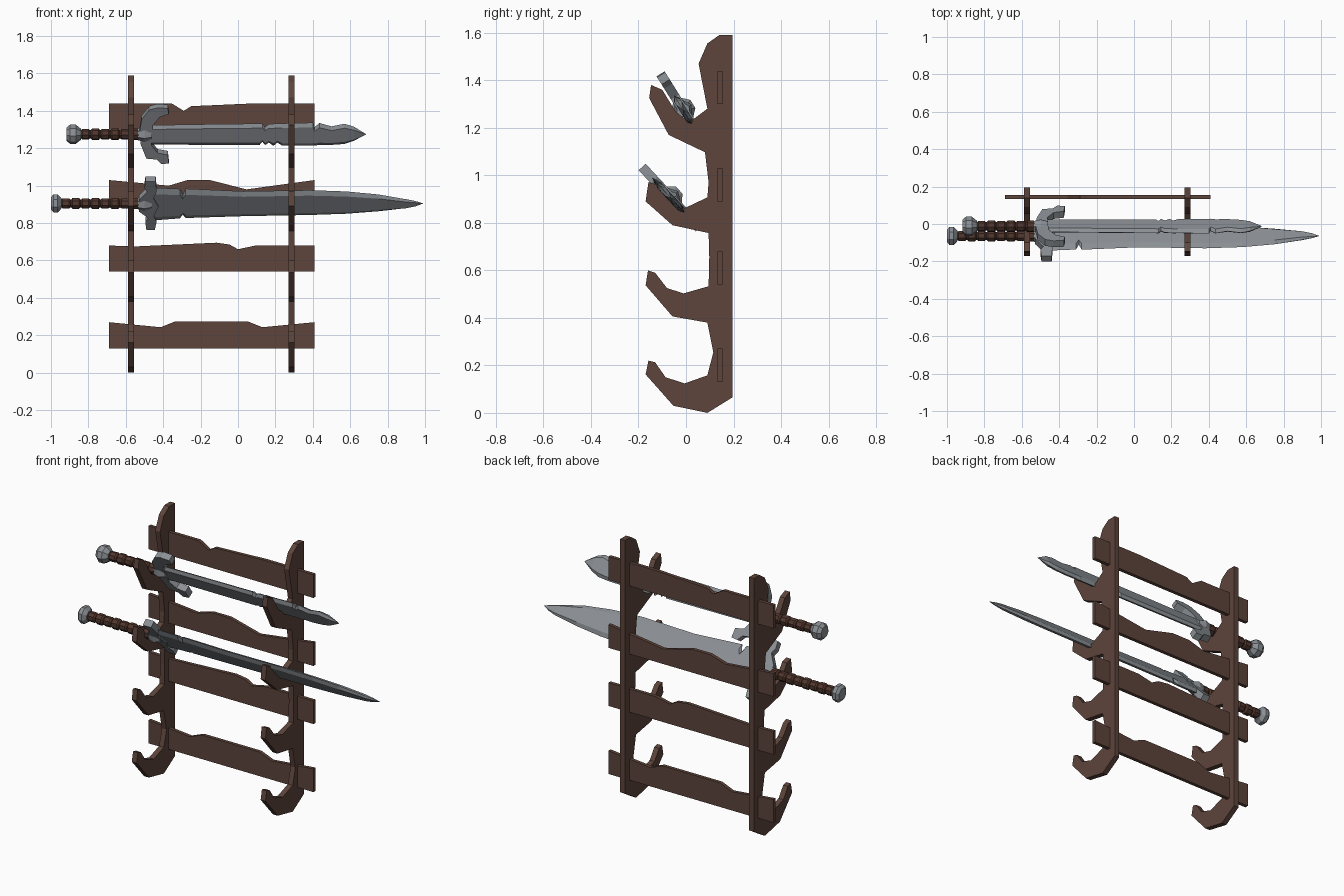
import bpy, bmesh, math
from mathutils import Matrix, Vector

if "Cube" in bpy.data.objects:
    bpy.data.objects.remove(bpy.data.objects["Cube"])


def material(name, rgb):
    m = bpy.data.materials.new(name)
    m.diffuse_color = (*rgb, 1)
    m.use_nodes = True
    m.node_tree.nodes["Principled BSDF"].inputs["Base Color"].default_value = m.diffuse_color
    return m


WOOD = material("brown wood", (0.11, 0.058, 0.044))
STEEL = material("grey steel", (0.26, 0.28, 0.30))
LEATHER = material("dark leather", (0.085, 0.038, 0.027))


def finish(name, bm, mat, matrix=Matrix()):
    bmesh.ops.remove_doubles(bm, verts=bm.verts, dist=1e-5)
    bmesh.ops.recalc_face_normals(bm, faces=bm.faces)
    me = bpy.data.meshes.new(name)
    bm.to_mesh(me)
    bm.free()
    me.materials.append(mat)
    ob = bpy.data.objects.new(name, me)
    ob.matrix_world = matrix
    bpy.context.collection.objects.link(ob)
    return ob


def prism(name, outline, place, depth, mat, matrix=Matrix()):
    """Flat outline placed in 3D, then extruded along depth."""
    bm = bmesh.new()
    f = bm.faces.new([bm.verts.new(place(a, b)) for a, b in outline])
    r = bmesh.ops.extrude_face_region(bm, geom=[f], use_keep_orig=True)
    moved = [v for v in r["geom"] if isinstance(v, bmesh.types.BMVert)]
    bmesh.ops.translate(bm, verts=moved, vec=Vector(depth))
    return finish(name, bm, mat, matrix)


def loft(name, rings, mat, matrix):
    """Skin a list of equal-length rings and cap both ends."""
    bm = bmesh.new()
    vs = [[bm.verts.new(p) for p in ring] for ring in rings]
    n = len(vs[0])
    for a, b in zip(vs, vs[1:]):
        for i in range(n):
            j = (i + 1) % n
            bm.faces.new((a[i], a[j], b[j], b[i]))
    bm.faces.new(vs[0][::-1])
    bm.faces.new(vs[-1])
    return finish(name, bm, mat, matrix)


def lathe(name, profile, sides, mat, matrix):
    angs = [2 * math.pi * (i + 0.5) / sides for i in range(sides)]
    loft(name, [[(x, r * math.cos(a), r * math.sin(a)) for a in angs]
                for x, r in profile], mat, matrix)


# Two uprights with four hooks each (y, z)
UPRIGHT = [(.195, 1.59), (.14, 1.59), (.09, 1.555), (.053, 1.47), (.09, 1.28),
           (.012, 1.222), (-.045, 1.27), (-.10, 1.36), (-.147, 1.38), (-.155, 1.325),
           (-.073, 1.17), (.08, 1.097), (.095, .97), (.09, .907),
           (-.005, .862), (-.075, .895), (-.12, .96), (-.158, .972), (-.17, .89),
           (-.057, .79), (.095, .757), (.098, .655), (.095, .533),
           (-.01, .503), (-.08, .525), (-.13, .59), (-.16, .60), (-.17, .537),
           (-.057, .406), (.09, .38), (.115, .255), (.09, .158),
           (-.006, .124), (-.086, .15), (-.13, .213), (-.158, .22), (-.17, .162),
           (-.053, .03), (.09, 0), (.195, .065)]
for side, x in (("left", -.589), ("right", .27)):
    prism(f"{side}_upright", UPRIGHT, lambda y, z: (x, y, z), (.032, 0, 0), WOOD)

# Cross slats with worn top edges: bottom height and (x, z) of the top edge
SLATS = [
    (.13, [(.41, .27), (.13, .243), (.05, .275), (-.334, .275), (-.414, .243), (-.69, .27)]),
    (.54, [(.41, .68), (.094, .68), (.0, .66), (-.045, .685), (-.115, .695), (-.55, .675), (-.69, .68)]),
    (.89, [(.41, 1.03), (.045, .98), (-.15, 1.03), (-.27, 1.03), (-.37, 1.0), (-.69, 1.03)]),
    (1.30, [(.41, 1.44), (.09, 1.44), (-.25, 1.425), (-.29, 1.40), (-.355, 1.44), (-.69, 1.44)]),
]
for i, (low, top) in enumerate(SLATS):
    prism(f"slat_{i + 1}", [(-.69, low), (.41, low)] + top,
          lambda a, z: (a, .133, z), (0, .021, 0), WOOD)


def sword(tag, cy, cz, up, pommel, blade, guard, thick, grip_count):
    """Sword along x, leaning so its width follows 'up'; heights are world z offsets."""
    uy, uz = up
    m = Matrix(((1, 0, 0, 0), (0, uy, -uz, cy), (0, uz, uy, cz), (0, 0, 0, 1)))
    # blade: six-sided section with bevelled edges
    rings = []
    for x, t, b in blade:
        t, b = t / uz, b / uz
        e = .15 * (t - b)
        k = thick * min(1, (t - b) / .08)
        rings.append([(x, t, 0), (x, t - e, k), (x, b + e, k),
                      (x, b, 0), (x, b + e, -k), (x, t - e, -k)])
    loft(f"{tag}_blade", rings, STEEL, m)
    # guard and its centre boss
    prism(f"{tag}_guard", guard, lambda x, z: (x, z / uz, -.02), (0, 0, .04), STEEL, m)
    lathe(f"{tag}_boss", [(-.535, .032), (-.50, .042), (-.46, .03)], 6, STEEL, m)
    # wrapped grip
    p0, p1 = pommel
    step = (-.525 - p1) / grip_count
    prof = []
    for i in range(grip_count):
        s, r = p1 + i * step, .032 if i % 2 else .029
        prof += [(s, .022), (s + .15 * step, r), (s + .8 * step, r), (s + .95 * step, .022)]
    lathe(f"{tag}_grip", prof, 8, LEATHER, m)
    # pommel
    w = p1 - p0
    lathe(f"{tag}_pommel", [(p0, .036), (p0 + .25 * w, .052), (p0 + .65 * w, .052),
                            (p1, .03)], 8, STEEL, m)


# Upper sword: nicked blade and curved guard
sword("upper_sword", -.012, 1.275, (-.53, .848), (-.917, -.84),
      [(-.49, .048, -.055), (-.14, .054, -.057), (.115, .057, -.058), (.13, .057, -.04),
       (.145, .04, -.058), (.165, .054, -.045), (.19, .056, -.062), (.21, .057, -.045),
       (.235, .058, -.06), (.40, .062, -.06), (.41, .038, -.06), (.435, .06, -.058),
       (.50, .042, -.057), (.57, .056, -.052), (.62, .04, -.035), (.685, .0005, -.0005)],
      [(-.527, .02), (-.515, .09), (-.475, .14), (-.43, .152), (-.375, .148), (-.37, .118),
       (-.42, .10), (-.457, .055), (-.462, -.05), (-.43, -.09), (-.375, -.10), (-.37, -.145),
       (-.41, -.15), (-.435, -.125), (-.49, -.12), (-.52, -.045)], .014, 6)

# Lower sword: long broad blade and short guard
sword("lower_sword", -.064, .905, (-.68, .733), (-1.0, -.945),
      [(-.47, .085, -.092), (-.31, .078, -.08), (-.295, .05, -.06), (-.28, .079, -.078),
       (.03, .065, -.068), (.38, .071, -.062), (.58, .064, -.055), (.75, .048, -.042),
       (.90, .022, -.025), (.95, .012, -.015), (.99, .0005, -.0005)],
      [(-.53, .03), (-.485, .075), (-.50, .096), (-.495, .13), (-.44, .13), (-.435, .075),
       (-.452, .04), (-.425, -.005), (-.45, -.055), (-.435, -.085), (-.445, -.128),
       (-.49, -.128), (-.495, -.09), (-.48, -.065), (-.53, -.03)], .014, 8)
